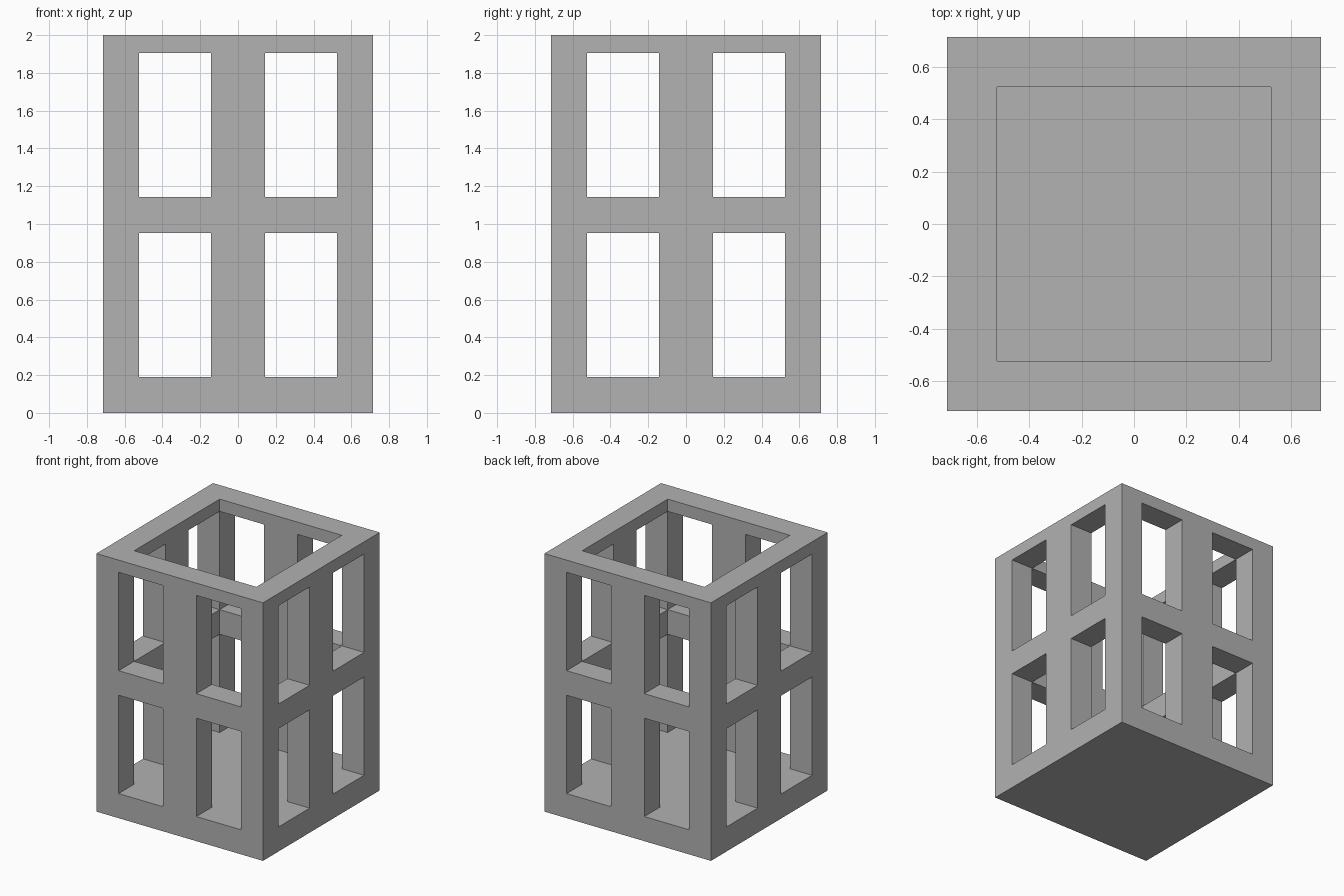
import bpy
import bmesh

if "Cube" in bpy.data.objects:
    bpy.data.objects.remove(bpy.data.objects["Cube"])

UNIT = 2 / 21                       # model height is 21 modules
PLAN = [0, 2, 6, 9, 13, 15]         # corner, window, pillar, window, corner
LEVELS = [0, 2, 10, 12, 20, 21]     # floor, window, band, window, rim
OPEN = (1, 3)                       # window bays on each axis


def solid(i, j, k):
    """True where the frame has material."""
    if not all(0 <= n < 5 for n in (i, j, k)):
        return False
    if 0 < i < 4 and 0 < j < 4:     # inner shaft, closed by the floor slab
        return k == 0
    if k in OPEN:                   # window openings through each wall
        on_x_wall, on_y_wall = i in (0, 4), j in (0, 4)
        if on_y_wall and i in OPEN:
            return False
        if on_x_wall and j in OPEN:
            return False
    return True


def corner(i, j, k):
    return ((PLAN[i] - 7.5) * UNIT, (PLAN[j] - 7.5) * UNIT, LEVELS[k] * UNIT)


# Windowed tower: skin every boundary between material and air
bm = bmesh.new()
for i in range(5):
    for j in range(5):
        for k in range(5):
            if not solid(i, j, k):
                continue
            for axis in range(3):
                for side in (0, 1):
                    cell = [i, j, k]
                    cell[axis] += 2 * side - 1
                    if solid(*cell):
                        continue
                    u, v = (axis + 1) % 3, (axis + 2) % 3
                    ring = []
                    for du, dv in ((0, 0), (1, 0), (1, 1), (0, 1)):
                        p = [i, j, k]
                        p[axis] += side
                        p[u] += du
                        p[v] += dv
                        ring.append(bm.verts.new(corner(*p)))
                    bm.faces.new(ring if side else ring[::-1])
bmesh.ops.remove_doubles(bm, verts=bm.verts, dist=0.0005)

mesh = bpy.data.meshes.new("windowed_tower")
bm.to_mesh(mesh)
bm.free()
tower = bpy.data.objects.new("windowed_tower", mesh)
bpy.context.collection.objects.link(tower)

# Plain grey finish
grey = bpy.data.materials.new("plain grey")
grey.diffuse_color = (0.445, 0.445, 0.445, 1)
grey.use_nodes = True
grey.node_tree.nodes["Principled BSDF"].inputs["Base Color"].default_value = grey.diffuse_color
mesh.materials.append(grey)
